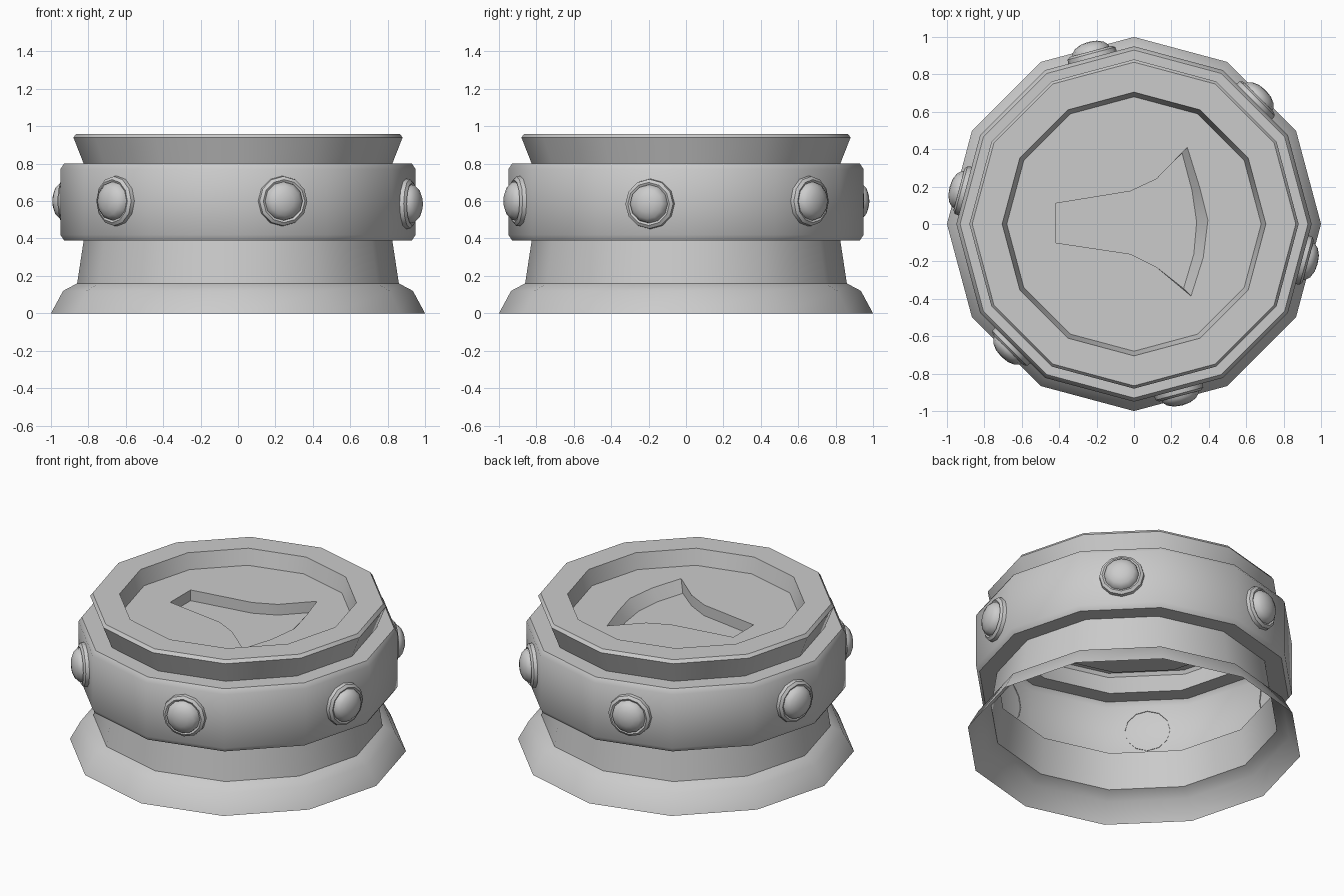
import bpy, bmesh
from math import radians, cos, sin, tan
from mathutils import Vector, Matrix

if "Cube" in bpy.data.objects:
    bpy.data.objects.remove(bpy.data.objects["Cube"])

SMOOTH = radians(35)


def finish(bm, name):
    me = bpy.data.meshes.new(name)
    bm.to_mesh(me)
    bm.free()
    ob = bpy.data.objects.new(name, me)
    bpy.context.collection.objects.link(ob)
    bpy.ops.object.select_all(action='DESELECT')
    bpy.context.view_layer.objects.active = ob
    ob.select_set(True)
    bpy.ops.object.shade_smooth_by_angle(angle=SMOOTH)
    return ob


def lathe(bm, profile, n=12):
    """Spin (radius, height) points around z; returns the rings."""
    rings = []
    for r, z in profile:
        if r == 0:
            rings.append([bm.verts.new((0, 0, z))] * n)
        else:
            rings.append([bm.verts.new((r * cos(radians(360 * i / n)),
                                        r * sin(radians(360 * i / n)), z)) for i in range(n)])
    for a, b in zip(rings, rings[1:]):
        for i in range(n):
            j = (i + 1) % n
            quad = [a[i], a[j], b[j]] + ([] if b[i] is b[j] else [b[i]])
            bm.faces.new(quad)
    return rings


FLOOR = 0.86

# Hollow pedestal shell: flared foot, neck, band, rim and recessed wall
bm = bmesh.new()
rings = lathe(bm, [(1.0, 0), (0.935, 0.12), (0.86, 0.16), (0.825, 0.39),
                   (0.93, 0.39), (0.95, 0.42), (0.95, 0.77), (0.93, 0.80),
                   (0.825, 0.80), (0.88, 0.94), (0.865, 0.96),
                   (0.705, 0.96), (0.68, FLOOR)])
finish(bm, "pedestal_shell")

# Recessed top floor with a flared, sunken slot
sides = [(0.305, -0.385), (0.12, -0.23), (-0.02, -0.16), (-0.42, -0.10),
         (-0.42, 0.11), (-0.02, 0.175), (0.12, 0.24), (0.285, 0.41)]
arc_top = [(0.35, 0.20), (0.395, 0.02), (0.37, -0.18)]
arc_low = [(0.31, 0.18), (0.335, 0.01), (0.32, -0.16)]
upper = sides + arc_top
lower = [(0.265, -0.345)] + sides[1:-1] + [(0.257, 0.38)] + arc_low

bm = bmesh.new()
rim = [bm.verts.new((0.68 * cos(radians(30 * i)), 0.68 * sin(radians(30 * i)), FLOOR))
       for i in range(12)]
top = [bm.verts.new((x, y, FLOOR)) for x, y in upper]
edges = [bm.edges.new((loop[i - 1], loop[i])) for loop in (rim, top) for i in range(len(loop))]
bmesh.ops.triangle_fill(bm, edges=edges, use_beauty=True, normal=(0, 0, 1))
low = [bm.verts.new((x, y, FLOOR - 0.07)) for x, y in lower]
for i in range(len(top)):
    bm.faces.new((top[i - 1], top[i], low[i], low[i - 1]))
bm.faces.new(low)
bmesh.ops.recalc_face_normals(bm, faces=bm.faces)
if max(bm.faces, key=lambda f: f.calc_area()).normal.z < 0:
    bmesh.ops.reverse_faces(bm, faces=bm.faces)
finish(bm, "top_floor")

# Round studs with collars, one on every second face of the band
APOTHEM = 0.95 * cos(radians(15))
collar = [(0.135, -0.004), (0.132, 0.022), (0.115, 0.034), (0.10, 0.026)]
dome = [(0.105, 0.02), (0.10, 0.045), (0.08, 0.066), (0.045, 0.081), (0, 0.086)]
for k, (shift, z) in enumerate([(3, 0.585), (0.5, 0.6), (-1, 0.6), (4, 0.6), (0, 0.6), (0, 0.6)]):
    a = radians(-15 + 60 * k)
    normal = Vector((cos(a), sin(a), 0))
    tangent = Vector((-sin(a), cos(a), 0))
    pos = normal * APOTHEM + tangent * APOTHEM * tan(radians(shift)) + Vector((0, 0, z))
    place = Matrix.Translation(pos) @ normal.to_track_quat('Z', 'Y').to_matrix().to_4x4()
    for name, prof in (("stud_collar", collar), ("stud_dome", dome)):
        bm = bmesh.new()
        lathe(bm, prof)
        ob = finish(bm, f"{name}_{k + 1}")
        ob.matrix_world = place
